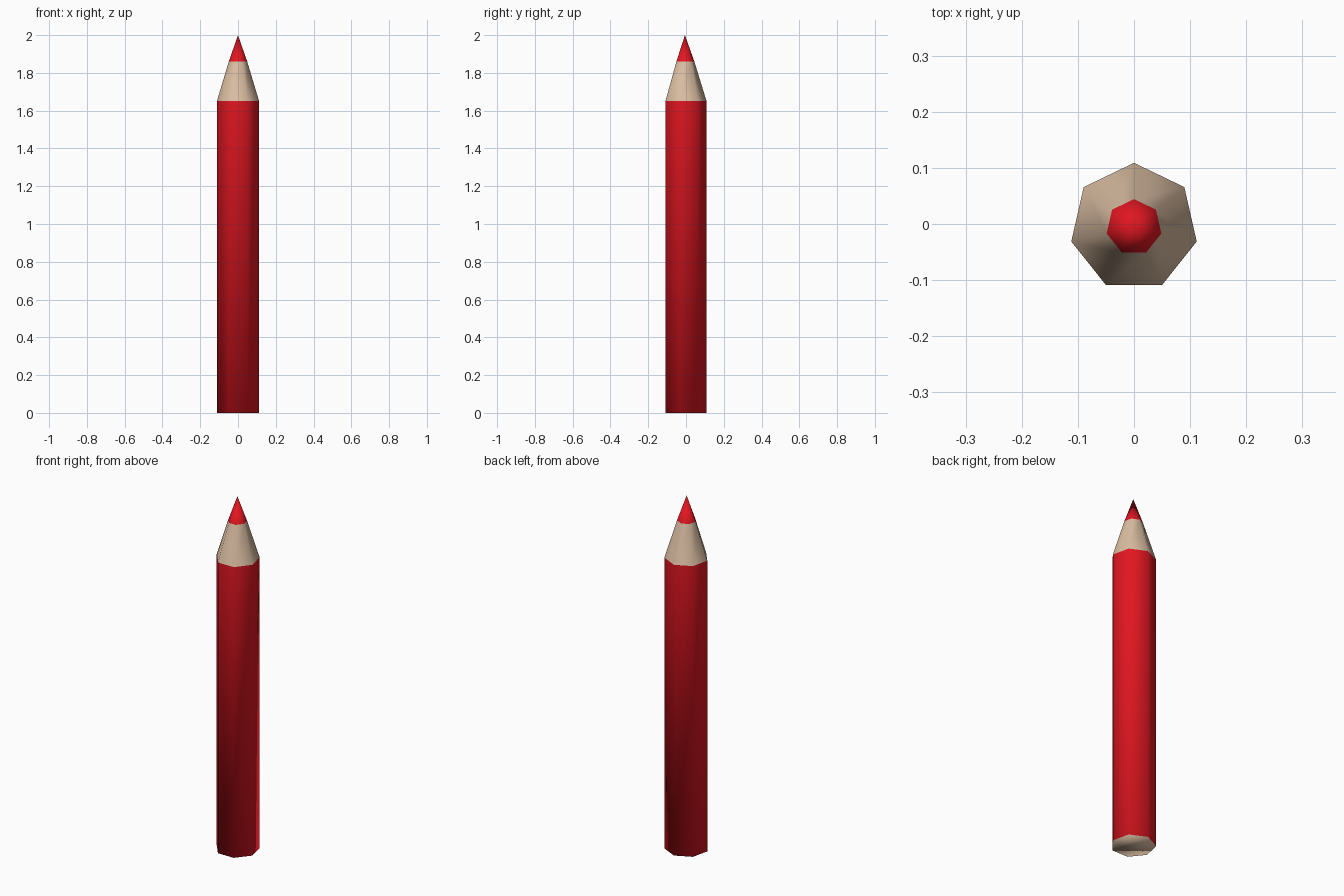
import bpy, bmesh
from math import sin, cos, pi

if "Cube" in bpy.data.objects:
    bpy.data.objects.remove(bpy.data.objects["Cube"])

SIDES = 7
RADIUS = 0.1147
CENTRE_Y = 0.109 - RADIUS      # puts the heptagon's bounds around y = 0


def material(name, colour):
    m = bpy.data.materials.new(name)
    m.diffuse_color = (*colour, 1)
    m.use_nodes = True
    m.node_tree.nodes["Principled BSDF"].inputs["Base Color"].default_value = m.diffuse_color
    return m


red = material("red_paint", (0.75, 0.008, 0.015))
wood = material("bare_wood", (0.70, 0.51, 0.36))


def section(name, z0, r0, z1, r1, mats, cap_bottom=False):
    """Seven-sided smooth-shaded section; r1 = 0 closes to a point."""
    bm = bmesh.new()

    def ring(z, r):
        return [bm.verts.new((r * sin(-2 * pi * i / SIDES),
                              CENTRE_Y + r * cos(2 * pi * i / SIDES), z))
                for i in range(SIDES)]

    low = ring(z0, r0)
    high = ring(z1, r1) if r1 else [bm.verts.new((0, CENTRE_Y, z1))] * SIDES
    for i in range(SIDES):
        j = (i + 1) % SIDES
        corners = [low[i], low[j], high[j], high[i]]
        bm.faces.new(corners if r1 else corners[:3])
    if cap_bottom:
        bm.faces.new(low[::-1]).material_index = 1
    for f in bm.faces:
        f.smooth = True
    mesh = bpy.data.meshes.new(name)
    bm.to_mesh(mesh)
    bm.free()
    for m in mats:
        mesh.materials.append(m)
    obj = bpy.data.objects.new(name, mesh)
    bpy.context.collection.objects.link(obj)
    return obj


# Painted barrel with a bare wood end
section("painted_barrel", 0, RADIUS, 1.65, RADIUS, [red, wood], cap_bottom=True)
# Sharpened wood cone
section("sharpened_wood", 1.65, RADIUS, 1.86, 0.05, [wood])
# Coloured lead point
section("lead_tip", 1.86, 0.05, 2.0, 0, [red])
